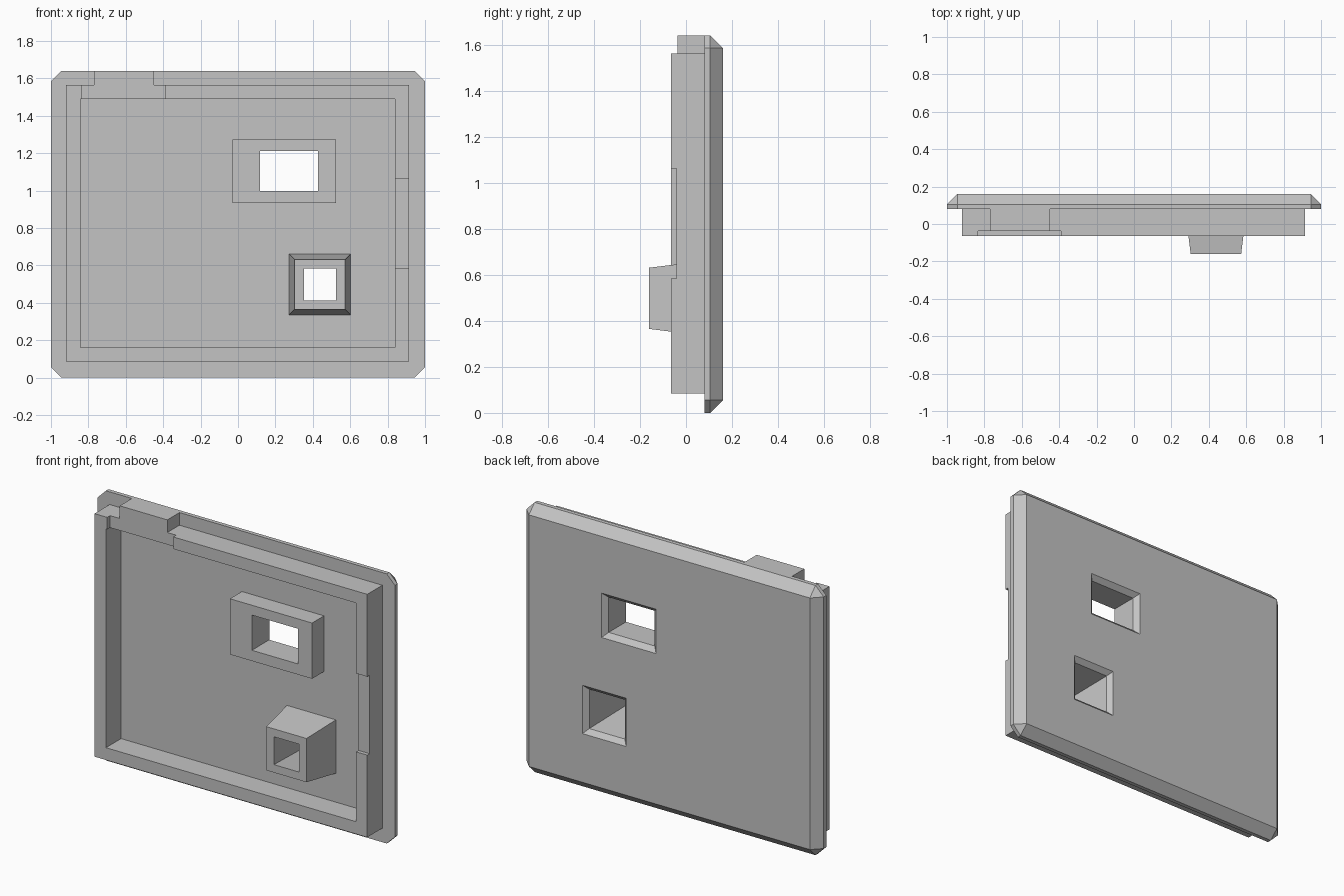
import bpy
import bmesh

if "Cube" in bpy.data.objects:
    bpy.data.objects.remove(bpy.data.objects["Cube"], do_unlink=True)

grey = bpy.data.materials.new("plain grey")
grey.use_nodes = True
grey.diffuse_color = (0.55, 0.55, 0.55, 1)
bsdf = next(n for n in grey.node_tree.nodes if n.type == "BSDF_PRINCIPLED")
bsdf.inputs["Base Color"].default_value = grey.diffuse_color


def rect(x0, x1, z0, z1, y):
    """Four corners of an upright rectangle at depth y."""
    return [(x, y, z) for x in (x0, x1) for z in (z0, z1)]


def centred(cx, cz, hx, hz, y):
    return rect(cx - hx, cx + hx, cz - hz, cz + hz, y)


def hull(name, points):
    """Convex solid around the points."""
    bm = bmesh.new()
    for p in points:
        bm.verts.new(p)
    bmesh.ops.convex_hull(bm, input=bm.verts[:])
    bmesh.ops.dissolve_limit(bm, angle_limit=0.01, verts=bm.verts[:], edges=bm.edges[:])
    bmesh.ops.recalc_face_normals(bm, faces=bm.faces[:])
    mesh = bpy.data.meshes.new(name)
    bm.to_mesh(mesh)
    bm.free()
    mesh.materials.append(grey)
    obj = bpy.data.objects.new(name, mesh)
    bpy.context.collection.objects.link(obj)
    return obj


def block(name, x0, x1, y0, y1, z0, z1):
    return hull(name, rect(x0, x1, z0, z1, y0) + rect(x0, x1, z0, z1, y1))


def combine(target, tool, operation):
    """Apply a boolean and remove the tool."""
    mod = target.modifiers.new("boolean", "BOOLEAN")
    mod.operation = operation
    mod.solver = "EXACT"
    mod.object = tool
    tool.hide_render = True
    bpy.context.view_layer.update()
    graph = bpy.context.evaluated_depsgraph_get()
    mesh = bpy.data.meshes.new_from_object(target.evaluated_get(graph))
    target.modifiers.clear()
    target.data = mesh
    bpy.data.objects.remove(tool, do_unlink=True)


FLOOR, BACK, RIM, STEP = 0.08, 0.16, -0.065, -0.037
SINK = FLOOR + 0.02
HEIGHT, BEVEL = 1.64, 0.055

# Back plate with clipped corners and bevelled rear edge
outline = []
for y in (FLOOR, 0.105):
    outline += rect(-1, 1, BEVEL, HEIGHT - BEVEL, y)
    outline += rect(BEVEL - 1, 1 - BEVEL, 0, HEIGHT, y)
outline += rect(BEVEL - 1, 1 - BEVEL, BEVEL, HEIGHT - BEVEL, BACK)
panel = hull("cover_panel", outline)

# Raised rim with the top latch tab and the shallow recesses
rim = block("rim", -0.92, 0.915, RIM, SINK, 0.085, 1.563)
combine(rim, block("rim_hollow", -0.843, 0.84, -0.2, 0.2, 0.16, 1.49), "DIFFERENCE")
combine(rim, block("top_recess", -0.835, -0.39, -0.2, STEP, 1.4, 1.7), "DIFFERENCE")
combine(rim, block("side_recess", 0.8, 1.0, -0.2, STEP - 0.005, 0.585, 1.062), "DIFFERENCE")
combine(rim, block("tab", -0.77, -0.45, STEP, SINK, 1.53, HEIGHT), "UNION")
combine(panel, rim, "UNION")

# Window boss and tapered socket boss on the inner floor
combine(panel, block("window_boss", -0.03, 0.523, -0.035, SINK, 0.933, 1.272), "UNION")
sx, sz = 0.438, 0.498
combine(panel, hull("socket_boss", centred(sx, sz, 0.135, 0.133, -0.16)
                    + centred(sx, sz, 0.167, 0.165, SINK)), "UNION")

# Through holes, each with a chamfered rear mouth
wx, wz = 0.273, 1.105
combine(panel, hull("window_hole", centred(wx, wz, 0.155, 0.107, -0.2)
                    + centred(wx, wz, 0.155, 0.107, 0.2)), "DIFFERENCE")
combine(panel, hull("socket_hole", centred(sx, sz, 0.08, 0.08, -0.2)
                    + centred(sx, sz, 0.124, 0.124, 0.17)), "DIFFERENCE")
for cx, cz, hx, hz in ((wx, wz, 0.155, 0.107), (sx, sz, 0.119, 0.119)):
    combine(panel, hull("hole_mouth", centred(cx, cz, hx, hz, 0.132)
                        + centred(cx, cz, hx + 0.038, hz + 0.038, 0.17)), "DIFFERENCE")
